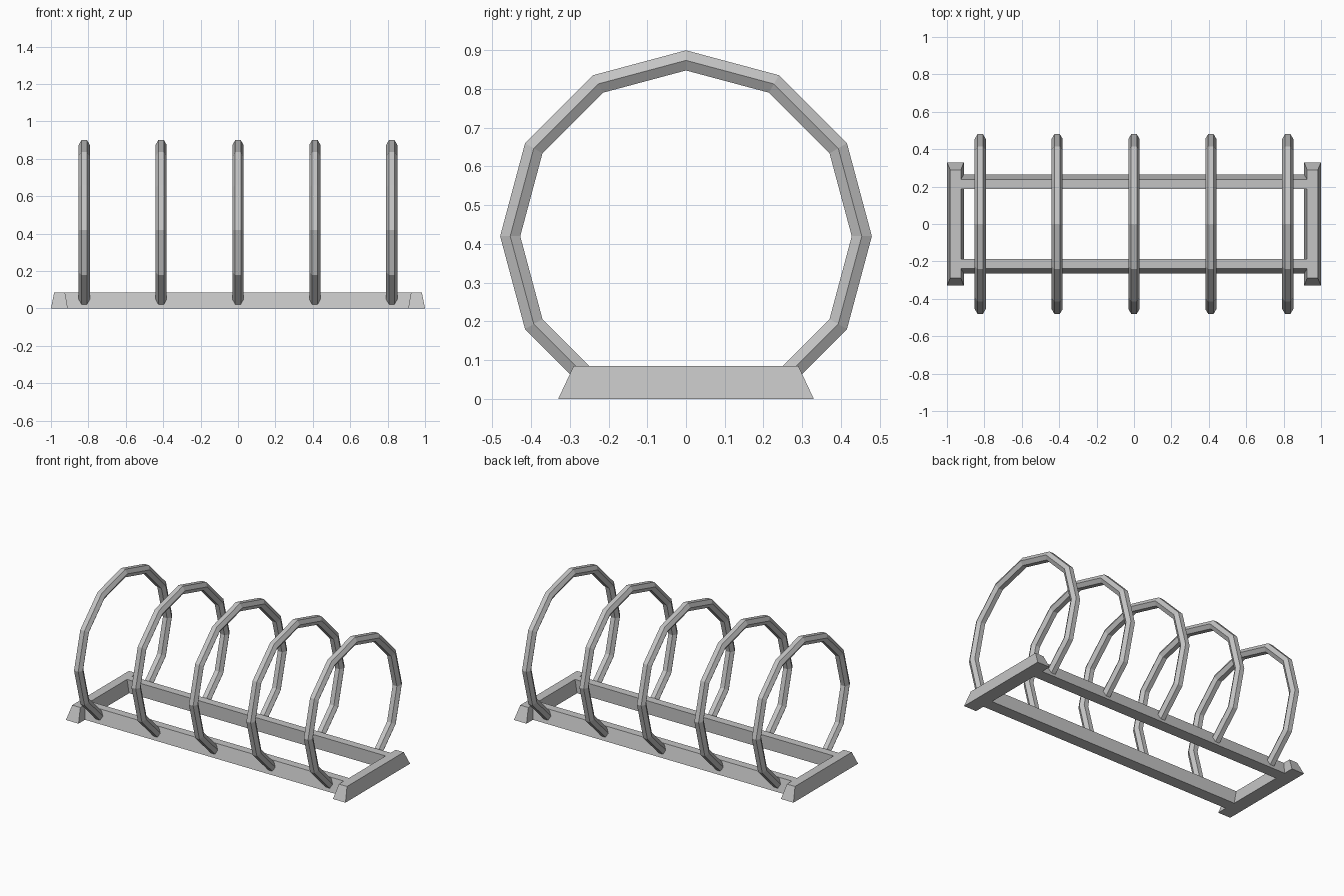
import bpy
import bmesh
from math import sin, cos, radians
from mathutils import Vector

cube = bpy.data.objects.get("Cube")
if cube:
    bpy.data.objects.remove(cube, do_unlink=True)

steel = bpy.data.materials.new("galvanised_grey")
steel.use_nodes = True
GREY = (0.55, 0.55, 0.55, 1)
steel.diffuse_color = GREY
steel.node_tree.nodes["Principled BSDF"].inputs["Base Color"].default_value = GREY

BASE_HEIGHT = 0.085
RING_SPACING = 0.411


def loft(name, sections):
    """Skin a row of matching cross-sections and cap both ends."""
    bm = bmesh.new()
    loops = [[bm.verts.new(p) for p in s] for s in sections]
    count = len(loops[0])
    for a, b in zip(loops, loops[1:]):
        for i in range(count):
            j = (i + 1) % count
            bm.faces.new((a[i], a[j], b[j], b[i]))
    bm.faces.new(loops[0])
    bm.faces.new(loops[-1])
    bmesh.ops.recalc_face_normals(bm, faces=bm.faces)
    mesh = bpy.data.meshes.new(name)
    bm.to_mesh(mesh)
    bm.free()
    mesh.materials.append(steel)
    obj = bpy.data.objects.new(name, mesh)
    bpy.context.collection.objects.link(obj)
    return obj


def rectangle(x0, x1, y0, y1, z):
    return [(x0, y0, z), (x1, y0, z), (x1, y1, z), (x0, y1, z)]


# Tapered end feet and long rails, one of each per side
for side, foot, rail in ((1, "left_foot", "back_rail"), (-1, "right_foot", "front_rail")):
    loft(foot, [rectangle(side * 0.91, side, -0.33, 0.33, 0),
                rectangle(side * 0.925, side * 0.983, -0.29, 0.29, BASE_HEIGHT)])
    loft(rail, [rectangle(-0.93, 0.93, side * 0.187, side * 0.264, 0),
                rectangle(-0.93, 0.93, side * 0.187, side * 0.239, BASE_HEIGHT)])


# Hexagonal tube swept around an open twelve-sided hoop
def hoop(name, x, centre=0.42, radius=0.454, tube=0.03):
    sections = []
    for step in range(-2, 9):
        a = radians(30 * step)
        outward = Vector((0, cos(a), sin(a)))
        section = []
        for k in range(6):
            t = radians(60 * k)
            p = outward * (radius + tube * sin(t))
            section.append(p + Vector((x + tube * cos(t), 0, centre)))
        sections.append(section)
    loft(name, sections)


for i in range(5):
    hoop(f"wheel_hoop_{i + 1}", (i - 2) * RING_SPACING)
